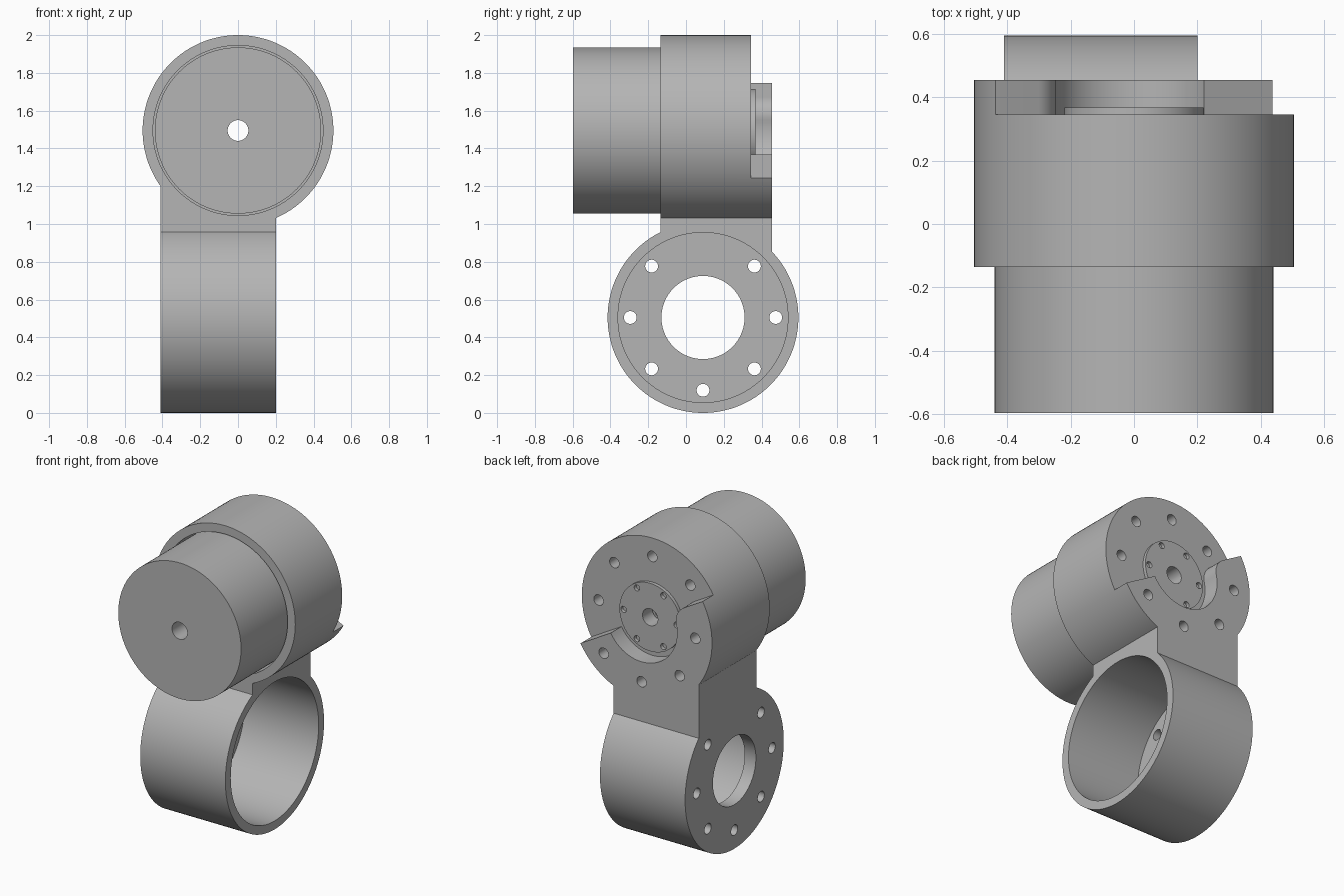
import bpy, bmesh, math
from mathutils import Matrix, Vector

if "Cube" in bpy.data.objects:
    bpy.data.objects.remove(bpy.data.objects["Cube"], do_unlink=True)

grey = bpy.data.materials.new("plain grey")
grey.use_nodes = True
colour = (0.46, 0.46, 0.46, 1)
grey.diffuse_color = colour
grey.node_tree.nodes["Principled BSDF"].inputs["Base Color"].default_value = colour

TOP_Z = 1.495           # axis of the upper housing, along y
LOW_Y, LOW_Z = 0.09, 0.505   # axis of the lower ring, along x
OUTER, BORE, BOLTS = 0.505, 0.45, 0.385
FRONT, STEP, BACK = -0.135, 0.345, 0.455
LEFT, RIGHT = -0.41, 0.2


def finish(bm, name):
    bmesh.ops.recalc_face_normals(bm, faces=bm.faces)
    mesh = bpy.data.meshes.new(name)
    bm.to_mesh(mesh)
    bm.free()
    obj = bpy.data.objects.new(name, mesh)
    obj.data.materials.append(grey)
    bpy.context.collection.objects.link(obj)
    return obj


def prism(name, points):
    """Solid between two matching loops: points(0) and points(1)."""
    bm = bmesh.new()
    a, b = ([bm.verts.new(p) for p in points(end)] for end in (0, 1))
    bm.faces.new(a)
    bm.faces.new(b)
    for i in range(len(a)):
        j = (i + 1) % len(a)
        bm.faces.new((a[i], a[j], b[j], b[i]))
    return finish(bm, name)


def circle(r, n, cu=0, cv=0):
    return [(cu + r * math.cos(2 * math.pi * i / n), cv + r * math.sin(2 * math.pi * i / n))
            for i in range(n)]


def along_y(name, r, y0, y1, x=0, dz=0, n=128):
    return prism(name, lambda e: [(u, (y0, y1)[e], v) for u, v in circle(r, n, x, TOP_Z + dz)])


def along_x(name, r, x0, x1, dy=0, dz=0, n=128):
    return prism(name, lambda e: [((x0, x1)[e], u, v)
                                  for u, v in circle(r, n, LOW_Y + dy, LOW_Z + dz)])


def combine(target, tool, operation="DIFFERENCE"):
    mod = target.modifiers.new("boolean", "BOOLEAN")
    mod.operation, mod.object, mod.solver = operation, tool, "EXACT"
    bpy.context.view_layer.objects.active = target
    bpy.ops.object.modifier_apply(modifier=mod.name)
    bpy.data.objects.remove(tool, do_unlink=True)


def ring(count, r):
    for i in range(count):
        a = 2 * math.pi * i / count
        yield i, r * math.cos(a), r * math.sin(a)


# Bracket body: upper housing, lower ring and the neck joining them
bracket = along_y("bracket", OUTER, FRONT, BACK)
combine(bracket, along_x("low", OUTER, LEFT, RIGHT), "UNION")
bm = bmesh.new()
bmesh.ops.create_cube(bm, size=1, matrix=Matrix.Translation(
    ((LEFT + RIGHT) / 2, (FRONT + BACK) / 2, 0.9))
    @ Matrix.Diagonal((RIGHT - LEFT, BACK - FRONT, 0.8, 1)))
combine(bracket, finish(bm, "neck"), "UNION")

# Bores, leaving an end floor in each
combine(bracket, along_y("bore", BORE, -1, 0.265))
combine(bracket, along_x("bore", BORE, LEFT + 0.08, 1))
combine(bracket, along_x("opening", 0.22, -1, 0))
combine(bracket, along_y("shaft", 0.055, 0, 1, n=32))


# Stepped back: tilted half plane, round pocket and one rounded corner
def step_profile(pocket=0.255, fillet=0.11):
    c = math.sqrt((pocket + fillet) ** 2 - fillet ** 2)
    lean = math.atan2(fillet, c)
    pts = [(1, 0), (1, 1), (-1, 1), (-1, 0)]
    for i in range(13):
        a = math.pi / 2 + (lean - math.pi / 2) * i / 12
        pts.append((-c + fillet * math.cos(a), -fillet + fillet * math.sin(a)))
    for i in range(1, 49):
        a = math.pi + lean + (math.pi - lean) * i / 48
        pts.append((pocket * math.cos(a), pocket * math.sin(a)))
    tilt = Matrix.Rotation(math.radians(-30), 2)
    return [tilt @ Vector(p) for p in pts]


profile = step_profile()
combine(bracket, prism("step", lambda e: [(p.x, (STEP, 0.7)[e], TOP_Z + p.y) for p in profile]))

# Bolt holes; the lower ring has none under the neck
for i, u, v in ring(8, BOLTS):
    combine(bracket, along_y("bolt", 0.034, 0.2, 0.6, u, v, 24))
    if i != 2:
        combine(bracket, along_x("bolt", 0.034, -0.6, -0.2, u, v, 24))

# Motor drum in the upper housing
motor = along_y("motor", 0.44, -0.597, 0.25)
combine(motor, along_y("shaft", 0.055, -1, 1, n=32))

# Output disc at the back
disc = along_y("output_disc", 0.22, 0.3, 0.367, n=96)
combine(disc, along_y("shaft", 0.055, 0, 1, n=32))
for i, u, v in ring(6, 0.19):
    combine(disc, along_y("screw", 0.02, 0.32, 0.5, u, v, 16))

# Smooth round walls, crisp edges
for obj in (bracket, motor, disc):
    bpy.ops.object.select_all(action="DESELECT")
    obj.select_set(True)
    bpy.context.view_layer.objects.active = obj
    bpy.ops.object.shade_smooth_by_angle(angle=math.radians(25))
